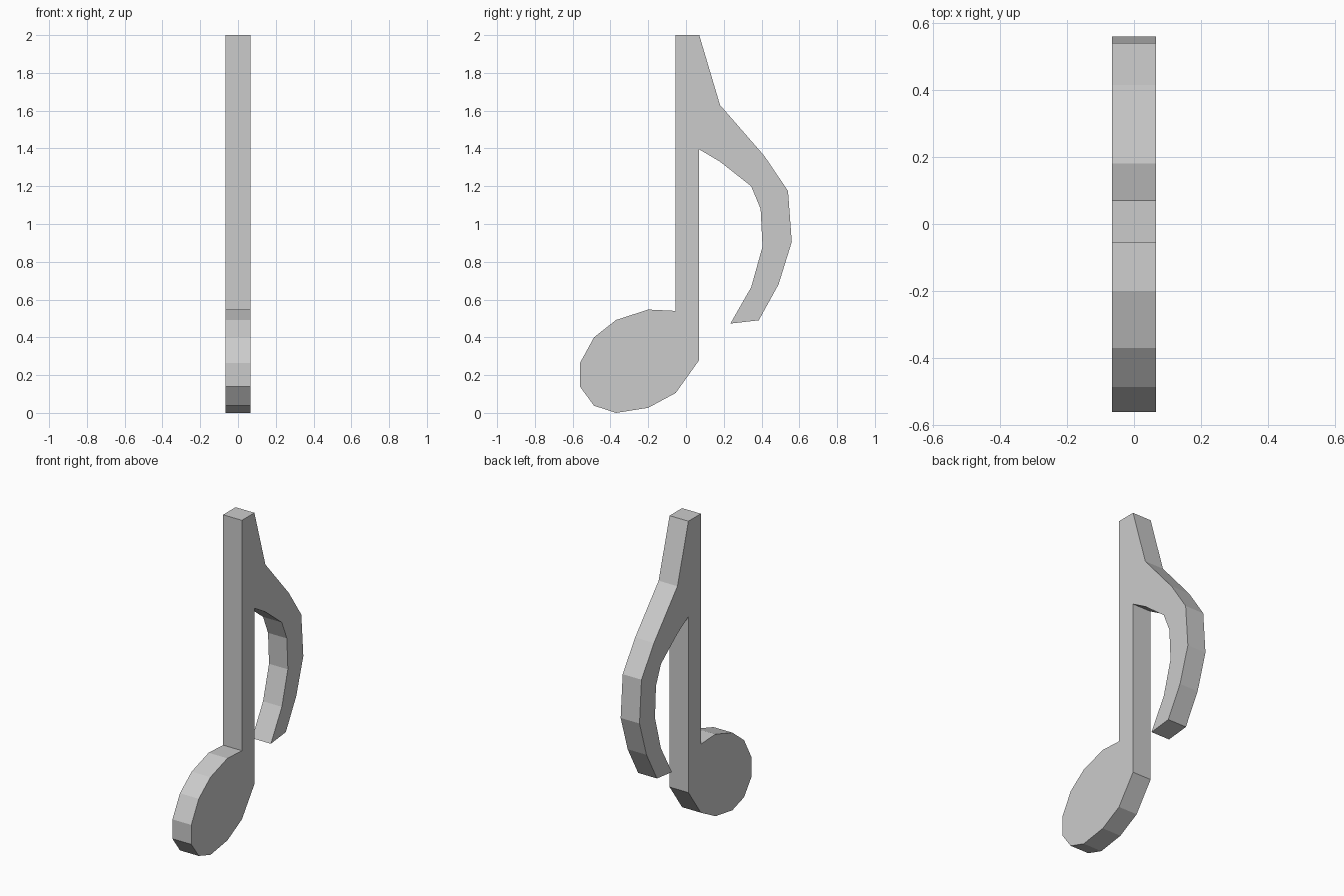
import bpy, bmesh

if "Cube" in bpy.data.objects:
    bpy.data.objects.remove(bpy.data.objects["Cube"])

HALF = 0.066  # half of the plate thickness along x

# Outline in (y, z), clockwise from the stem top
stem_top = [(-0.055, 2.0), (0.07, 2.0)]
flag_outer = [(0.18, 1.63), (0.415, 1.36), (0.54, 1.175), (0.56, 0.905),
              (0.49, 0.68), (0.385, 0.49)]
flag_inner = [(0.235, 0.473), (0.345, 0.665), (0.405, 0.88), (0.395, 1.08),
              (0.345, 1.2), (0.18, 1.33), (0.07, 1.395)]
head = [(0.07, 0.28), (-0.055, 0.105), (-0.2, 0.027), (-0.37, 0.0),
        (-0.487, 0.038), (-0.562, 0.14), (-0.562, 0.263), (-0.487, 0.4),
        (-0.37, 0.492), (-0.2, 0.547), (-0.055, 0.54)]

# One solid plate: fill the outline and extrude it through x
bm = bmesh.new()
outline = stem_top + flag_outer + flag_inner + head
face = bm.faces.new([bm.verts.new((-HALF, y, z)) for y, z in outline])
result = bmesh.ops.extrude_face_region(bm, geom=[face], use_keep_orig=True)
moved = [v for v in result["geom"] if isinstance(v, bmesh.types.BMVert)]
bmesh.ops.translate(bm, verts=moved, vec=(2 * HALF, 0, 0))
bmesh.ops.recalc_face_normals(bm, faces=bm.faces[:])

mesh = bpy.data.meshes.new("music_note")
bm.to_mesh(mesh)
bm.free()
note = bpy.data.objects.new("music_note", mesh)
bpy.context.collection.objects.link(note)
